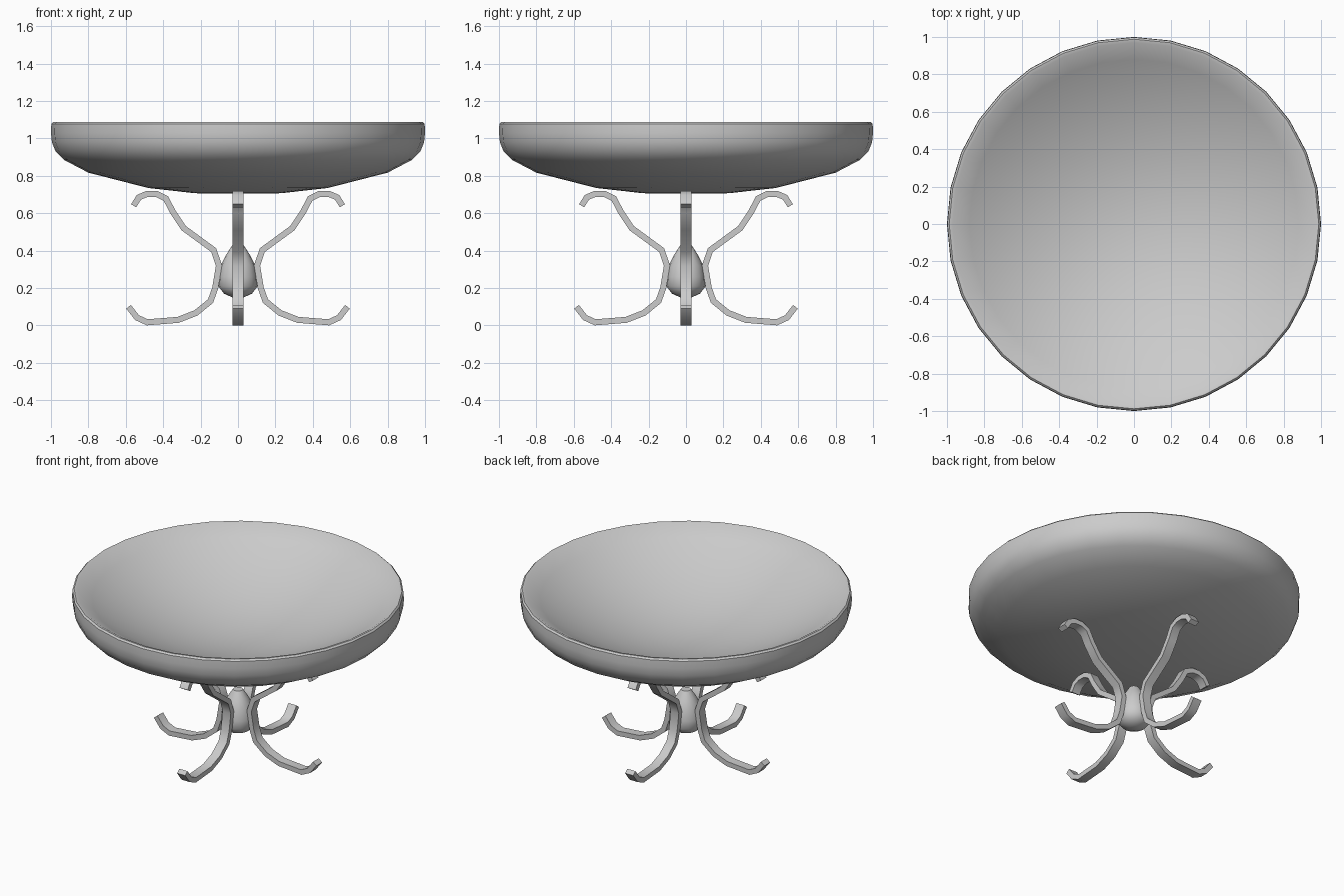
import bpy, bmesh, math
from mathutils import Vector, Matrix

if "Cube" in bpy.data.objects:
    bpy.data.objects.remove(bpy.data.objects["Cube"])


def finish(bm, name, angle):
    bmesh.ops.remove_doubles(bm, verts=bm.verts, dist=1e-5)
    bmesh.ops.recalc_face_normals(bm, faces=bm.faces)
    me = bpy.data.meshes.new(name)
    bm.to_mesh(me)
    bm.free()
    ob = bpy.data.objects.new(name, me)
    bpy.context.collection.objects.link(ob)
    bpy.ops.object.select_all(action='DESELECT')
    ob.select_set(True)
    bpy.context.view_layer.objects.active = ob
    bpy.ops.object.shade_smooth_by_angle(angle=math.radians(angle))
    return ob


def lathe(name, profile, sides, angle):
    bm = bmesh.new()
    vs = [bm.verts.new((r, 0, z)) for r, z in profile]
    es = [bm.edges.new(p) for p in zip(vs, vs[1:])]
    bmesh.ops.spin(bm, geom=vs + es, cent=(0, 0, 0), axis=(0, 0, 1),
                   angle=math.tau, steps=sides, use_merge=True)
    bmesh.ops.remove_doubles(bm, verts=bm.verts, dist=1e-5)
    bmesh.ops.dissolve_degenerate(bm, edges=bm.edges, dist=1e-5)
    return finish(bm, name, angle)


def strap(name, path, thick, width, turn):
    # flat bar following a path in the radial plane, with mitred joints
    pts = [Vector(p) for p in path]
    bm = bmesh.new()
    rings = []
    for i, p in enumerate(pts):
        a = (p - pts[max(i - 1, 0)]).normalized()
        b = (pts[min(i + 1, len(pts) - 1)] - p).normalized()
        t = (a + b).normalized()
        ref = a if i else b
        n = Vector((-t.y, t.x)) * (thick / 2 / max(t.dot(ref), 0.5))
        rings.append([bm.verts.new((q.x, y, q.y)) for q, y in (
            (p + n, -width / 2), (p + n, width / 2),
            (p - n, width / 2), (p - n, -width / 2))])
    for r, s in zip(rings, rings[1:]):
        for k in range(4):
            j = (k + 1) % 4
            bm.faces.new((r[k], r[j], s[j], s[k]))
    bm.faces.new(rings[0])
    bm.faces.new(rings[-1])
    bm.transform(Matrix.Rotation(turn, 4, 'Z'))
    return finish(bm, name, 40)


# Wide shallow bowl: outside, rolled rim, then dished inside
outer = [(0, 0.705), (0.23, 0.707), (0.48, 0.735), (0.80, 0.817), (0.93, 0.885),
         (0.975, 0.93), (0.995, 0.98), (1.0, 1.03), (0.998, 1.078), (0.988, 1.088)]
inner = [(r, 0.775 + 0.31 * (r / 0.97) ** 2)
         for r in (0.97, 0.88, 0.76, 0.62, 0.46, 0.30, 0.15, 0)]
lathe("bowl", outer + inner, 32, 40)

# Turned finial at the centre of the stand
lathe("centre_finial", [(0, 0.43), (0.03, 0.43), (0.062, 0.38), (0.092, 0.32),
                        (0.102, 0.26), (0.105, 0.21), (0.075, 0.17),
                        (0.03, 0.15), (0, 0.15)], 16, 50)

# Four scrolled legs
leg_path = [(0.558, 0.64), (0.53, 0.685), (0.485, 0.704), (0.435, 0.703),
            (0.385, 0.678), (0.35, 0.61), (0.29, 0.52), (0.13, 0.403),
            (0.102, 0.32), (0.122, 0.20), (0.147, 0.13), (0.225, 0.067),
            (0.32, 0.03), (0.485, 0.017), (0.54, 0.042), (0.585, 0.1)]
for i in range(4):
    strap(f"leg_{i + 1}", leg_path, 0.032, 0.06, i * math.pi / 2)
